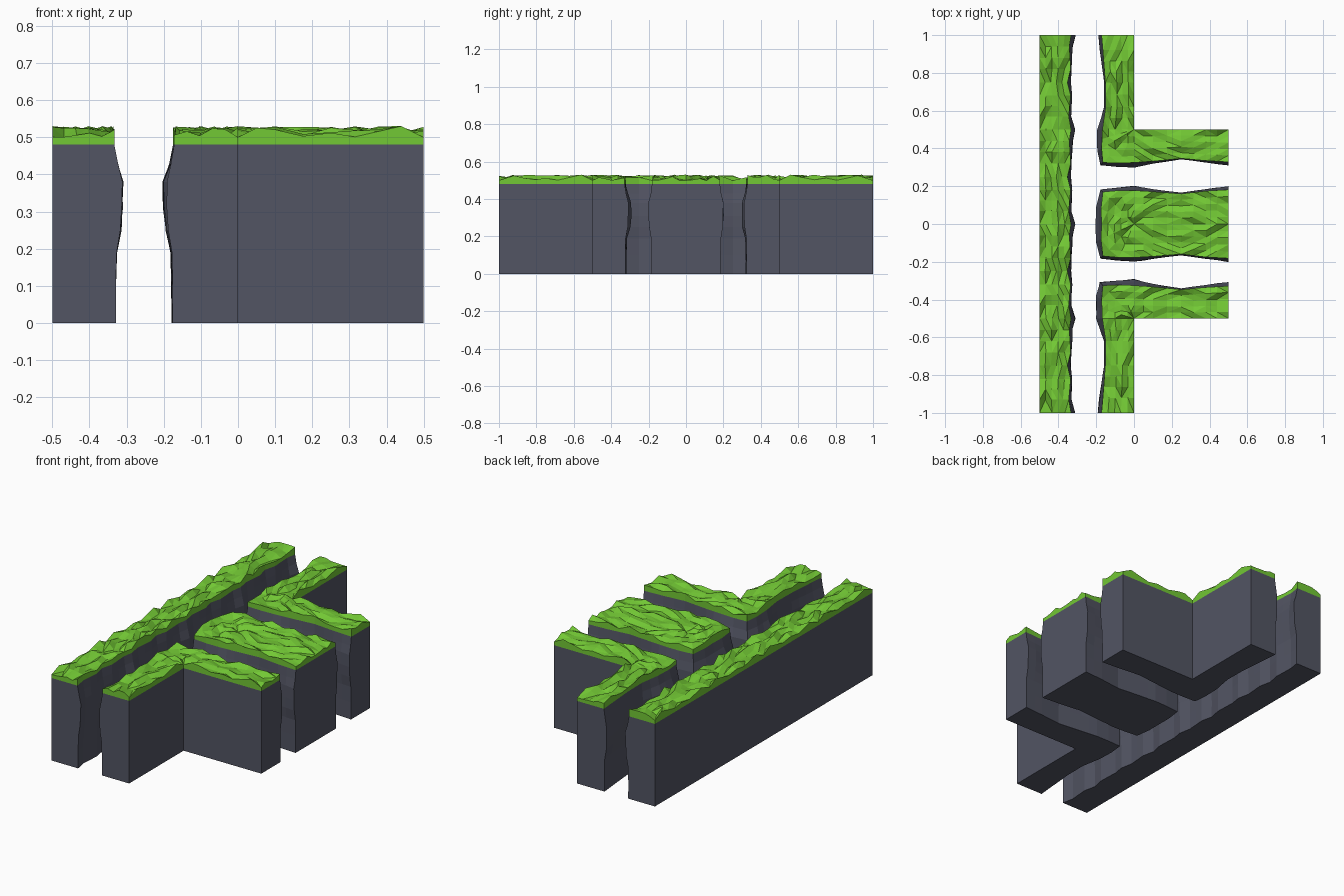
import bpy, bmesh, random
from mathutils import Vector

if "Cube" in bpy.data.objects:
    bpy.data.objects.remove(bpy.data.objects["Cube"])

random.seed(4)
GRASS_Z = 0.48
LAYERS = [0, .10, .19, .25, .31, .38, .43, GRASS_Z]
BULGE = [.2, .2, .3, .8, 1, 1, .4, 0]
ACROSS = 5


def material(name, rgb):
    m = bpy.data.materials.new(name)
    m.diffuse_color = (*rgb, 1)
    m.use_nodes = True
    m.node_tree.nodes["Principled BSDF"].inputs["Base Color"].default_value = m.diffuse_color
    return m


ROCK = material("rock", (.085, .09, .125))
GRASS = material("grass", (.17, .58, .035))


# Turf height along tile borders, repeating every half unit
def edge_height(t):
    t = t % .5
    knots = [(0, .50), (.06, .53), (.18, .502), (.25, .512), (.31, .50), (.44, .53), (.5, .50)]
    for (a, ha), (b, hb) in zip(knots, knots[1:]):
        if a <= t <= b:
            return ha + (hb - ha) * (t - a) / (b - a)
    return .5


def outer_height(x, y):
    return edge_height(y if abs(x) < .001 or x < -.499 else x)


def finish(name, bm, mat):
    bmesh.ops.remove_doubles(bm, verts=bm.verts, dist=.0002)
    bmesh.ops.dissolve_degenerate(bm, edges=bm.edges, dist=.0002)
    bmesh.ops.recalc_face_normals(bm, faces=bm.faces)
    me = bpy.data.meshes.new(name)
    bm.to_mesh(me)
    bm.free()
    me.materials.append(mat)
    bpy.context.collection.objects.link(bpy.data.objects.new(name, me))


def skin(bm, rows):
    vs = [[bm.verts.new(p) for p in row] for row in rows]
    for a, b in zip(vs, vs[1:]):
        for i in range(len(a) - 1):
            bm.faces.new((a[i], a[i + 1], b[i + 1], b[i]))


def polygon(bm, pts):
    bm.faces.new([bm.verts.new(p) for p in pts])


# Subdivide knots (inner x, inner y, outer x, outer y, bulge) to short steps
def densify(knots, step=.065):
    out = [knots[0]]
    for a, b in zip(knots, knots[1:]):
        n = max(1, round(max(abs(b[i] - a[i]) for i in range(4)) / step))
        out += [tuple(p + (q - p) * k / n for p, q in zip(a, b)) for k in range(1, n + 1)]
    return out


# One cliff: rugged inner face, straight outer face, bumpy turf on top
def cliff(name, knots, outer_wall=True):
    path = densify(knots)
    inner_cols, outer_cols, turf = [], [], []
    for k, (ix, iy, ox, oy, bulge) in enumerate(path):
        i, o = Vector((ix, iy, 0)), Vector((ox, oy, 0))
        d = (i - o).normalized()
        inner_cols.append([i + d * (bulge * f * random.uniform(.85, 1.1)) + Vector((0, 0, z))
                           for z, f in zip(LAYERS, BULGE)])
        outer_cols.append([o + Vector((0, 0, z)) for z in (0, GRASS_Z)])
        row = []
        for j in range(ACROSS + 1):
            p = i.lerp(o, j / ACROSS)
            if j == ACROSS:
                p.z = outer_height(ox, oy)
            else:
                p.z = .499 + .031 * random.random() ** 1.5
            row.append(p)
        turf.append(row)
    ends = (0, -1)

    bm = bmesh.new()
    skin(bm, inner_cols)
    skin(bm, [(a[0], b[0]) for a, b in zip(inner_cols, outer_cols)])
    if outer_wall:
        skin(bm, outer_cols)
    for e in ends:
        polygon(bm, inner_cols[e] + outer_cols[e][::-1])
    finish(name + "_rock", bm, ROCK)

    bm = bmesh.new()
    skin(bm, turf)
    skin(bm, [(a[-1], r[0]) for a, r in zip(inner_cols, turf)])
    if outer_wall:
        skin(bm, [(b[-1], r[-1]) for b, r in zip(outer_cols, turf)])
    for e in ends:
        polygon(bm, [inner_cols[e][-1]] + turf[e] + [outer_cols[e][-1]])
    bmesh.ops.triangulate(bm, faces=bm.faces)
    finish(name + "_grass", bm, GRASS)


# Long straight cliff: the same edge shape repeated on four tiles
edge = [(0, -.333, .023), (.07, -.345, .014), (.18, -.335, .008), (.25, -.352, .018),
        (.32, -.335, .004), (.44, -.342, .018)]
long_knots = [(x, -1 + .5 * t + y, -.5, -1 + .5 * t + y, b) for t in range(4) for y, x, b in edge]
long_knots.append((-.333, 1, -.5, 1, .023))
cliff("long_cliff", long_knots)

# Two corner cliffs, mirrored front to back
corner = [(-.172, 1, 0, 1, .018), (-.165, .92, 0, .92, .015), (-.152, .75, 0, .75, .006),
          (-.15, .62, 0, .62, .008), (-.168, .5, 0, .5, .025), (-.172, .4, 0, .5, .027),
          (-.165, .325, 0, .5, .02), (-.08, .322, 0, .5, .02), (0, .325, 0, .5, .03),
          (.1, .332, .1, .5, .012), (.25, .347, .25, .5, .005), (.38, .335, .38, .5, .01),
          (.5, .328, .5, .5, .018)]
for name, s in (("back_corner", 1), ("front_corner", -1)):
    cliff(name, [(ix, s * iy, ox, s * oy, b * (1 if s > 0 else 1.2)) for ix, iy, ox, oy, b in corner])

# Middle spur: two halves meeting on the centre line
half = [(.5, .182, .5, 0, .018), (.38, .175, .38, 0, .01), (.25, .16, .25, 0, .006),
        (.1, .172, .1, 0, .012), (0, .178, 0, 0, .024), (-.08, .178, 0, 0, .016),
        (-.165, .17, 0, 0, .018), (-.175, .08, 0, 0, .028)]
spur = half + [(-.172, 0, 0, 0, .03)] + [(a, -b, c, -d, e) for a, b, c, d, e in half[::-1]]
cliff("middle_spur", spur, outer_wall=False)
